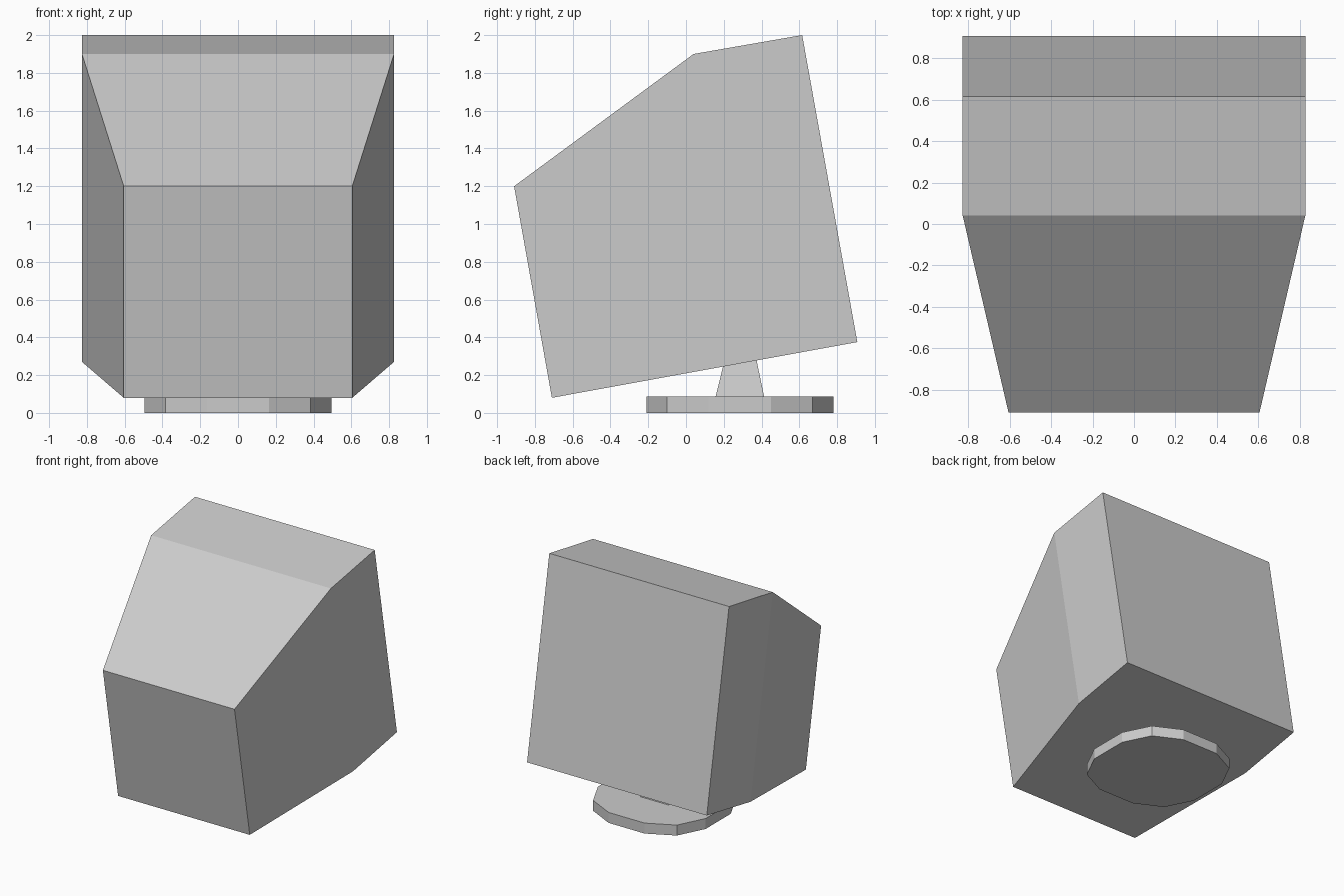
import bpy
import bmesh

cube = bpy.data.objects.get("Cube")
if cube:
    bpy.data.objects.remove(cube, do_unlink=True)

grey = bpy.data.materials.new("light_grey")
grey.use_nodes = True
colour = (0.6, 0.6, 0.6, 1)
grey.diffuse_color = colour
grey.node_tree.nodes["Principled BSDF"].inputs["Base Color"].default_value = colour


def loft(name, rings):
    """Skin a list of equal-length rings and cap both ends."""
    bm = bmesh.new()
    loops = [[bm.verts.new(p) for p in ring] for ring in rings]
    n = len(loops[0])
    for a, b in zip(loops, loops[1:]):
        for i in range(n):
            j = (i + 1) % n
            bm.faces.new((a[i], a[j], b[j], b[i]))
    bm.faces.new(loops[0][::-1])
    bm.faces.new(loops[-1])
    bmesh.ops.recalc_face_normals(bm, faces=bm.faces)
    mesh = bpy.data.meshes.new(name)
    bm.to_mesh(mesh)
    bm.free()
    mesh.materials.append(grey)
    obj = bpy.data.objects.new(name, mesh)
    bpy.context.collection.objects.link(obj)
    return obj


def section(half, bottom, top):
    """Rectangle across x between a bottom and a top (y, z) point."""
    return [(-half, *bottom), (half, *bottom), (half, *top), (-half, *top)]


# Tilted housing: narrow end, wide middle, wide end
loft("monitor_housing", [
    section(0.605, (-0.71, 0.08), (-0.91, 1.2)),
    section(0.826, (0.332, 0.27), (0.04, 1.9)),
    section(0.826, (0.907, 0.375), (0.615, 2.0)),
])

# Twelve-sided foot, mirrored from one quarter
centre_y = 0.285
quarter = [(0.495, 0.165), (0.385, 0.385), (0.165, 0.495)]
half = quarter + [(-x, y) for x, y in reversed(quarter)]
outline = half + [(-x, -y) for x, y in half]
loft("base_disc", [[(x, y + centre_y, z) for x, y in outline] for z in (0, 0.087)])

# Tapered neck, cut to the slope of the housing
loft("neck", [
    [(sx * r, centre_y + sy * r, z + sy * slope)
     for sx, sy in ((-1, -1), (1, -1), (1, 1), (-1, 1))]
    for r, z, slope in ((0.13, 0.08, 0), (0.088, 0.265, 0.016))
])
